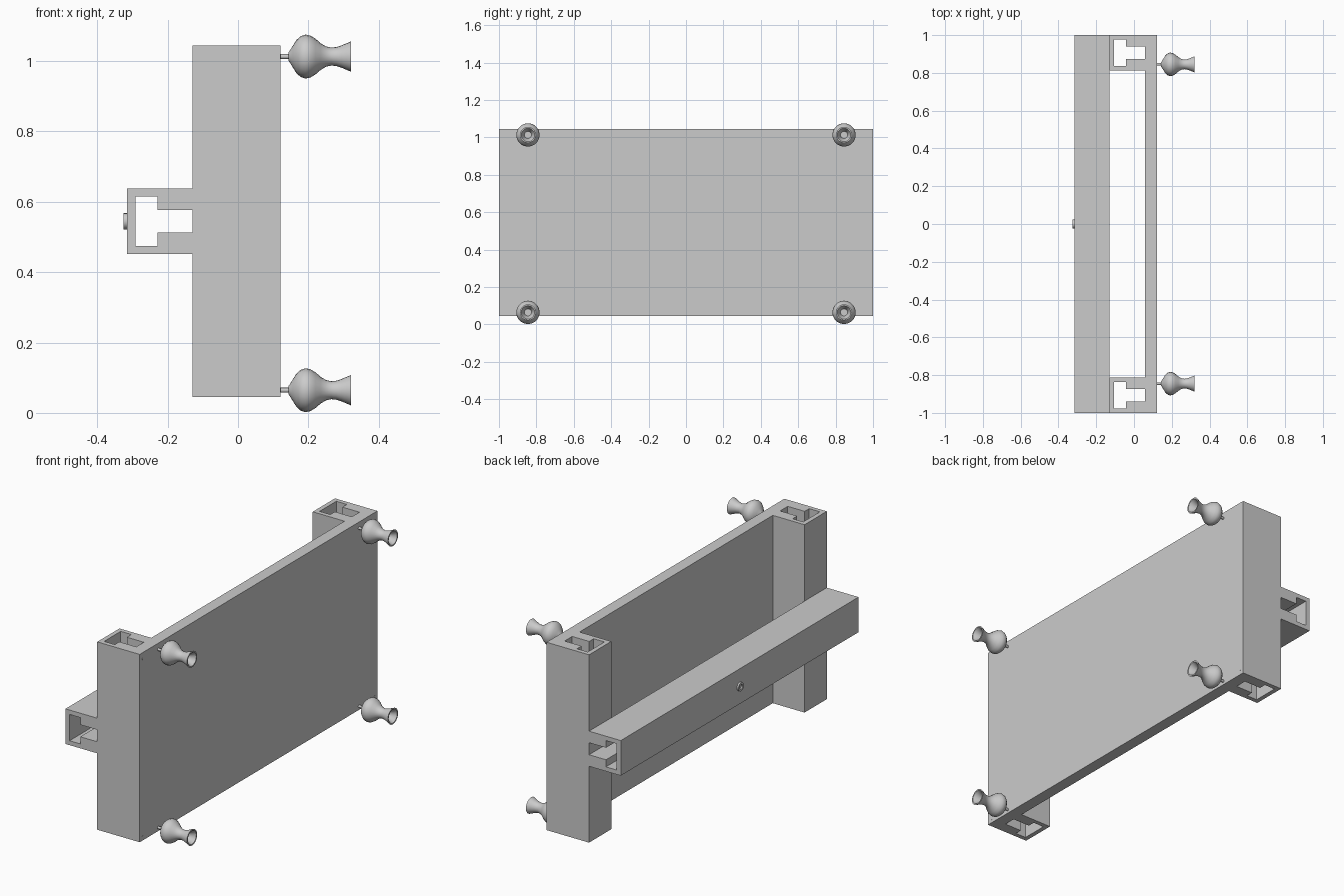
import bpy, bmesh, math
from mathutils import Matrix, Vector

if "Cube" in bpy.data.objects:
    bpy.data.objects.remove(bpy.data.objects["Cube"])


def finish(name, bm, smooth=False):
    bmesh.ops.recalc_face_normals(bm, faces=bm.faces)
    me = bpy.data.meshes.new(name)
    bm.to_mesh(me)
    bm.free()
    ob = bpy.data.objects.new(name, me)
    bpy.context.collection.objects.link(ob)
    if smooth:
        bpy.ops.object.select_all(action='DESELECT')
        ob.select_set(True)
        bpy.context.view_layer.objects.active = ob
        bpy.ops.object.shade_smooth_by_angle(angle=math.radians(35))
    return ob


def box(name, lo, hi):
    lo, hi = Vector(lo), Vector(hi)
    bm = bmesh.new()
    bmesh.ops.create_cube(bm, size=1, matrix=Matrix.Translation((lo + hi) / 2)
                          @ Matrix.Diagonal((*(hi - lo), 1)))
    return finish(name, bm)


def channel(name, length, place):
    # slotted channel section, opening towards +u, extruded along its length
    half = [(0, .0935), (.187, .0935), (.187, .032), (.087, .032),
            (.087, .07), (.024, .07)]
    outline = half + [(u, -v) for u, v in reversed(half)]
    bm = bmesh.new()
    face = bm.faces.new([bm.verts.new(place(u, v, 0)) for u, v in outline])
    ext = bmesh.ops.extrude_face_region(bm, geom=[face])
    move = Vector(place(0, 0, length)) - Vector(place(0, 0, 0))
    bmesh.ops.translate(bm, vec=move,
                        verts=[g for g in ext['geom'] if isinstance(g, bmesh.types.BMVert)])
    return finish(name, bm)


def lathe(name, profile, y, z, sides):
    # profile of (x, radius) spun about an axis parallel to x
    bm = bmesh.new()
    verts = [bm.verts.new((x, y + r, z)) for x, r in profile]
    edges = [bm.edges.new(p) for p in zip(verts, verts[1:])]
    bmesh.ops.spin(bm, geom=verts + edges, cent=(0, y, z), axis=(1, 0, 0),
                   angle=math.tau, steps=sides, use_duplicate=False)
    bmesh.ops.remove_doubles(bm, verts=bm.verts, dist=1e-5)
    return finish(name, bm, smooth=True)


Z0, Z1 = .045, 1.045

# front panel
box("panel", (.058, -1, Z0), (.121, 1, Z1))

# upright channels behind the panel, open towards it
for s, side in ((-1, "left"), (1, "right")):
    channel("post_" + side, Z1 - Z0,
            lambda u, v, t: (-.129 + u, s * .9065 + v, Z0 + t))

# long horizontal rail across the posts
channel("rail", 2, lambda u, v, t: (-.316 + u, -1 + t, .545 + v))

# flared knobs on pins, with small screws in the panel corners
knob = [(.143, 0), (.143, .011), (.148, .018), (.156, .031), (.166, .047),
        (.178, .058), (.192, .0625), (.206, .0595), (.220, .051),
        (.235, .038), (.250, .029), (.265, .0255), (.280, .027),
        (.295, .032), (.309, .038), (.321, .043), (.321, .036),
        (.308, .029), (.295, .023), (.282, .019), (.282, 0)]
for z in (.0645, 1.013):
    for y in (-.845, .845):
        lathe("knob", knob, y, z, 20)
        lathe("knob_pin", [(.10, 0), (.10, .007), (.15, .007), (.15, 0)], y, z, 12)
        lathe("corner_screw", [(.11, 0), (.11, .006), (.122, .006), (.122, 0)],
              math.copysign(.975, y), z, 12)

# socket-head bolt in the middle of the rail
lathe("rail_bolt", [(-.30, 0), (-.30, .023), (-.325, .023), (-.325, .013),
                    (-.317, .013), (-.317, 0)], 0, .545, 16)
